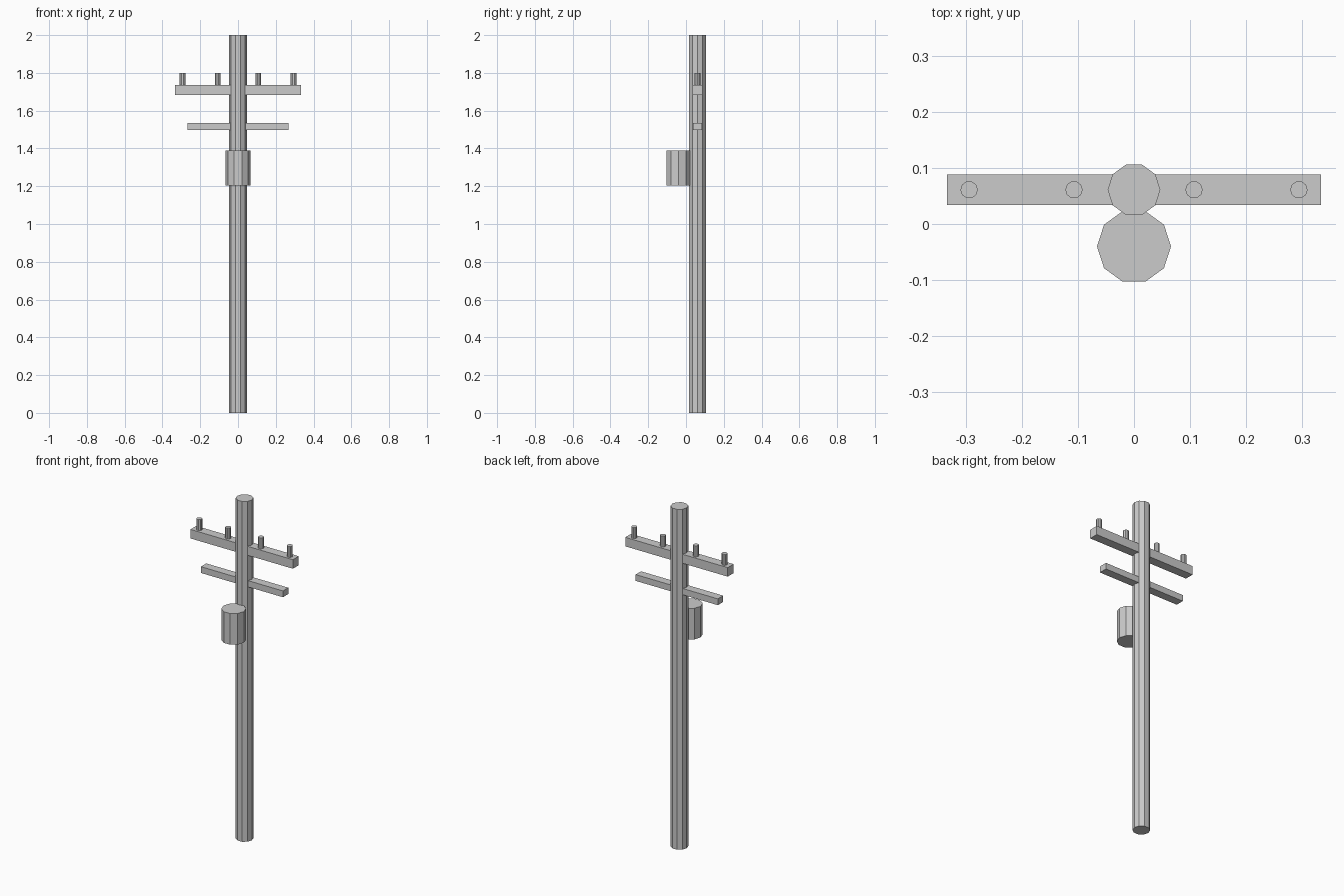
import bpy
import bmesh
from math import cos, sin, tau

cube = bpy.data.objects.get("Cube")
if cube:
    bpy.data.objects.remove(cube, do_unlink=True)

GREY = (0.6, 0.6, 0.6, 1)
mat = bpy.data.materials.new("plain grey")
mat.use_nodes = True
mat.diffuse_color = GREY
mat.node_tree.nodes["Principled BSDF"].inputs["Base Color"].default_value = GREY

POLE_Y = 0.061


def prism(name, outline, z0, z1):
    """Extrude a flat outline from z0 up to z1."""
    bm = bmesh.new()
    base = bm.faces.new([bm.verts.new((x, y, z0)) for x, y in outline])
    top = bmesh.ops.extrude_face_region(bm, geom=[base], use_keep_orig=True)["geom"]
    for v in top:
        if isinstance(v, bmesh.types.BMVert):
            v.co.z = z1
    bmesh.ops.recalc_face_normals(bm, faces=bm.faces)
    mesh = bpy.data.meshes.new(name)
    bm.to_mesh(mesh)
    bm.free()
    mesh.materials.append(mat)
    obj = bpy.data.objects.new(name, mesh)
    bpy.context.collection.objects.link(obj)
    return obj


def cylinder(name, x, y, r, z0, z1, sides=10):
    ring = [tau * i / sides for i in range(sides)]
    return prism(name, [(x + r * cos(a), y + r * sin(a)) for a in ring], z0, z1)


def beam(name, half_x, half_y, z0, z1):
    corners = [(-1, -1), (1, -1), (1, 1), (-1, 1)]
    return prism(name, [(half_x * x, POLE_Y + half_y * y) for x, y in corners], z0, z1)


# Pole and the transformer can on its front
cylinder("pole", 0, POLE_Y, 0.047, 0, 2)
cylinder("transformer", 0, -0.04, 0.066, 1.205, 1.388)

# Cross arms
beam("upper_crossarm", 0.333, 0.027, 1.683, 1.736)
beam("lower_crossarm", 0.267, 0.025, 1.497, 1.534)

# Insulator pegs, mirrored on both sides
for side, label in ((1, "left"), (-1, "right")):
    for place, x in (("inner", 0.107), ("outer", 0.294)):
        cylinder(f"{label}_{place}_insulator", side * x, POLE_Y, 0.0155, 1.736, 1.80)
